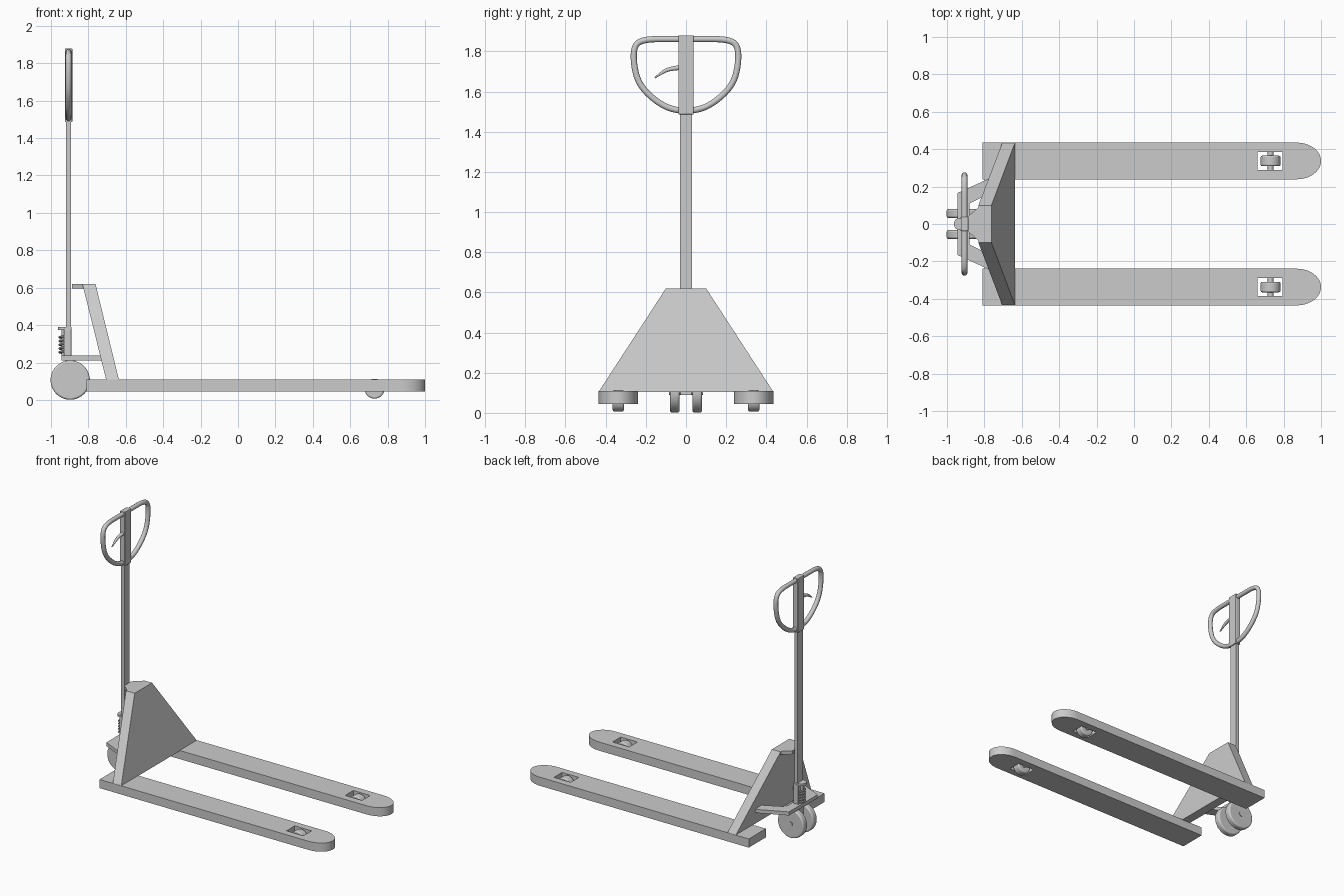
import bpy, bmesh
from math import sin, cos, pi
from mathutils import Matrix

if "Cube" in bpy.data.objects:
    bpy.data.objects.remove(bpy.data.objects["Cube"])


def finish(name, bm, bevel=0, smooth=False):
    bmesh.ops.recalc_face_normals(bm, faces=bm.faces)
    me = bpy.data.meshes.new(name)
    bm.to_mesh(me)
    bm.free()
    ob = bpy.data.objects.new(name, me)
    bpy.context.collection.objects.link(ob)
    if bevel:
        m = ob.modifiers.new("bevel", 'BEVEL')
        m.width, m.segments, m.limit_method = bevel, 3, 'ANGLE'
    if smooth:
        bpy.ops.object.select_all(action='DESELECT')
        ob.select_set(True)
        bpy.context.view_layer.objects.active = ob
        bpy.ops.object.shade_smooth_by_angle(angle=0.7)
    return ob


def box(name, x, y, z, bevel=0):
    bm = bmesh.new()
    bmesh.ops.create_cube(bm, size=1)
    for v in bm.verts:
        v.co = [a[0] + (c + .5) * (a[1] - a[0]) for c, a in zip(v.co, (x, y, z))]
    return finish(name, bm, bevel)


def cylinder(name, center, r, depth, axis='Y', bevel=0, seg=40):
    bm = bmesh.new()
    rot = Matrix.Rotation(pi / 2, 4, 'X') if axis == 'Y' else Matrix()
    bmesh.ops.create_cone(bm, cap_ends=True, segments=seg, radius1=r, radius2=r,
                          depth=depth, matrix=Matrix.Translation(center) @ rot)
    return finish(name, bm, bevel, True)


def prism(name, outline, z0, z1):
    bm = bmesh.new()
    f = bm.faces.new([bm.verts.new((x, y, z0)) for x, y in outline])
    g = bmesh.ops.extrude_face_region(bm, geom=[f])['geom']
    bmesh.ops.translate(bm, vec=(0, 0, z1 - z0),
                        verts=[v for v in g if isinstance(v, bmesh.types.BMVert)])
    return finish(name, bm)


def curve_mesh(name, loops, kind='POLY', cyclic=True, radii=None, **props):
    cu = bpy.data.curves.new(name, 'CURVE')
    for k, v in props.items():
        setattr(cu, k, v)
    for pts in loops:
        s = cu.splines.new(kind)
        data = s.points
        data.add(len(pts) - 1)
        for i, p in enumerate(pts):
            data[i].co = (*p, 1)
            data[i].radius = radii[i] if radii else 1
        s.use_cyclic_u = cyclic
        if kind == 'NURBS':
            s.order_u, s.use_endpoint_u, s.resolution_u = 3, not cyclic, 8
    ob = bpy.data.objects.new(name, cu)
    bpy.context.collection.objects.link(ob)
    bpy.ops.object.select_all(action='DESELECT')
    ob.select_set(True)
    bpy.context.view_layer.objects.active = ob
    bpy.ops.object.convert(target='MESH')
    bpy.ops.object.shade_smooth_by_angle(angle=0.7)
    return bpy.context.object


for s, side in ((1, "left"), (-1, "right")):
    yc = s * .337
    # fork with rounded tip and roller opening
    tip = [(.87 + .13 * cos(a), .098 * sin(a))
           for a in [-pi / 2 + pi * i / 24 for i in range(25)]]
    outer = [(x, yc + y, 0) for x, y in [(-.81, .098), (-.81, -.098)] + tip]
    hole = [(x, yc + y, 0) for x, y in ((.66, -.047), (.66, .047), (.795, .047), (.795, -.047))]
    fork = curve_mesh(side + "_fork", [outer, hole], dimensions='2D',
                      fill_mode='BOTH', extrude=.0315)
    fork.location.z = .0765
    # load roller and its axle
    cylinder(side + "_roller", (.73, yc, .06), .053, .056, bevel=.008)
    cylinder(side + "_roller_axle", (.73, yc, .06), .015, .1, seg=20)
    # steering wheel
    cylinder(side + "_steer_wheel", (-.897, s * .056, .106), .105, .047, bevel=.01, seg=56)
    # linkage arm to the mast
    arm = [(-.945, .11), (-.945, .165), (-.76, .25), (-.70, .25), (-.70, .2), (-.88, .11)]
    prism(side + "_link_arm", [(x, s * y) for x, y in arm], .212, .238)

# leaning mast panel
bm = bmesh.new()
bmesh.ops.create_cube(bm, size=1)
for v in bm.verts:
    top, front = v.co.z > 0, v.co.x > 0
    x = (-.762 if front else -.832) if top else (-.636 if front else -.704)
    v.co = (x, (.1 if top else .435) * (1 if v.co.y > 0 else -1), .62 if top else .105)
finish("mast_panel", bm)
prism("mast_top_bracket", [(-.82, .1), (-.887, .04), (-.887, -.04), (-.82, -.1)], .595, .62)

# steering base
cylinder("steer_axle", (-.897, 0, .106), .017, .17, seg=24)
box("steer_fork", (-.925, -.87), (-.028, .028), (.09, .22))
box("link_crossbar", (-.945, -.88), (-.115, .115), (.212, .238))

# pump unit with spring
box("pump_block", (-.93, -.89), (-.036, .036), (.235, .38), .004)
cap = [(-.93 + .033 * cos(a), .033 * sin(a)) for a in [pi / 2 + pi * i / 16 for i in range(17)]]
prism("pump_cap", cap + [(-.89, -.033), (-.89, .033)], .374, .39)
cylinder("pump_rod", (-.93, 0, .305), .013, .14, axis='Z', seg=20)
coil = [(-.93 + .024 * cos(i * pi / 8), .024 * sin(i * pi / 8), .245 + .1 * i / 80)
        for i in range(81)]
curve_mesh("pump_spring", [coil], cyclic=False, dimensions='3D', bevel_depth=.006,
           bevel_resolution=2, use_fill_caps=True)

# pole and handle head
box("pole", (-.92, -.894), (-.031, .031), (.24, 1.49))
box("handle_head", (-.926, -.886), (-.037, .037), (1.485, 1.88), .004)

# handle loop
half = [(.08, 1.861), (.2, 1.861), (.258, 1.835), (.262, 1.74), (.235, 1.635), (.15, 1.55), (.06, 1.505)]
loop = [(-.906, y, z) for y, z in half] + [(-.906, -y, z) for y, z in reversed(half)]
curve_mesh("handle_loop", [loop], 'NURBS', dimensions='3D', bevel_depth=.016, bevel_resolution=3)

# release lever
lever = [(-.906, -.02, 1.72), (-.906, -.08, 1.715), (-.906, -.12, 1.695), (-.906, -.155, 1.668)]
curve_mesh("release_lever", [lever], 'NURBS', False, [1.2, 1, .8, .3], dimensions='3D',
           bevel_depth=.011, bevel_resolution=3, use_fill_caps=True)
